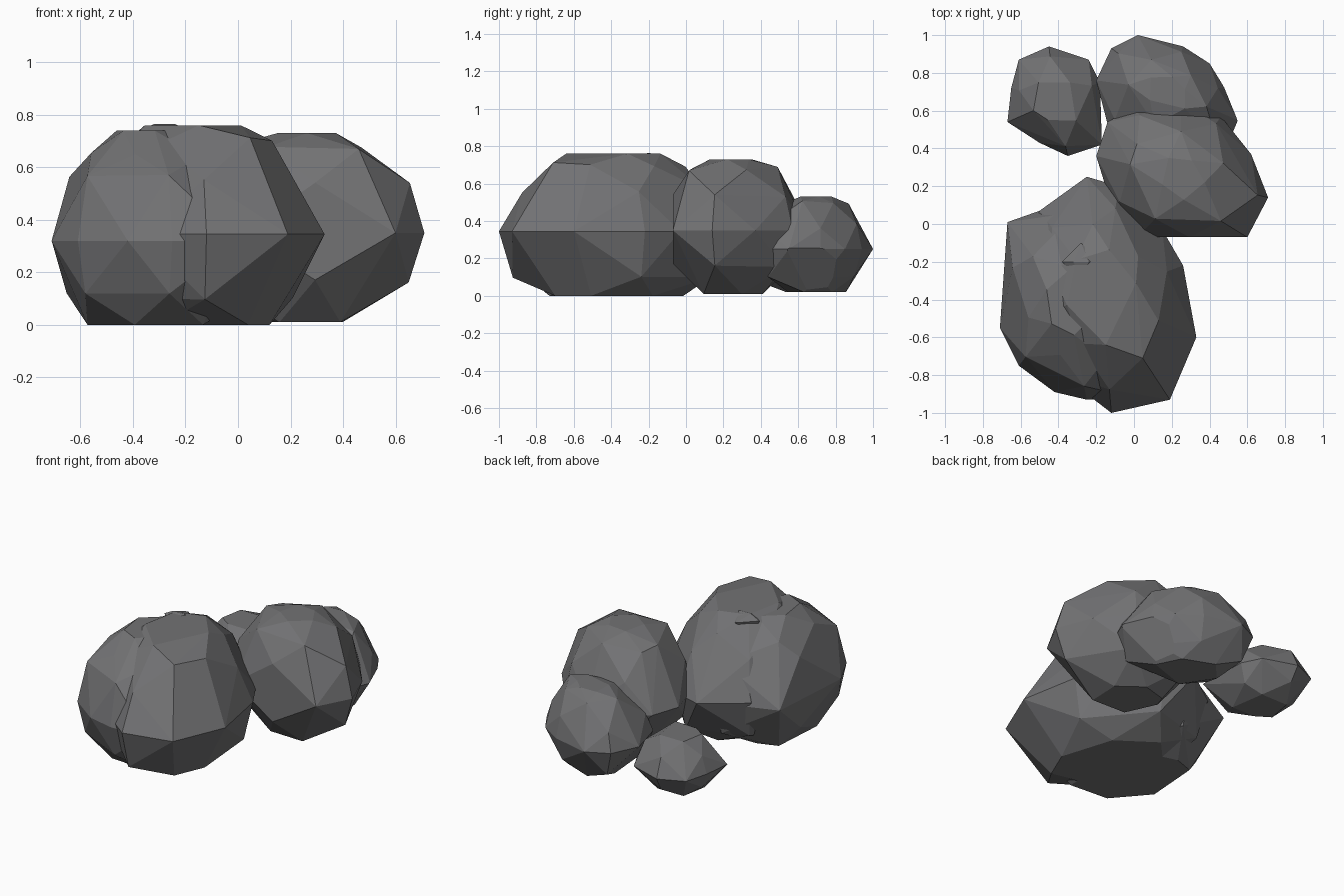
import bpy
import bmesh
import random
from mathutils import Vector

if "Cube" in bpy.data.objects:
    bpy.data.objects.remove(bpy.data.objects["Cube"], do_unlink=True)

random.seed(4)

stone = bpy.data.materials.new("grey stone")
stone.use_nodes = True
colour = (0.17, 0.17, 0.175, 1)
stone.diffuse_color = colour
stone.node_tree.nodes["Principled BSDF"].inputs["Base Color"].default_value = colour


def rock(name, centre, outline, rings, front_limit=None, cut=None, jitter=0.015):
    """Convex faceted boulder: the outline scaled about the centre at each ring height."""
    bm = bmesh.new()
    middle = Vector(centre)
    low, high = rings[0][0], rings[-1][0]
    belly = max(rings, key=lambda ring: ring[1])[0]
    for index, (z, scale) in enumerate(rings):
        # small rings need fewer corners, which keeps the facets large
        step = 1 if z == belly else 2
        for corner in outline[index % step::step]:
            p = middle + (Vector(corner) - middle) * scale
            lift = 0 if z in (low, high, belly) else random.uniform(-jitter, jitter)
            if front_limit is not None:
                p.y = max(p.y, front_limit)
            bm.verts.new((p.x, p.y, z + lift))
    hull = bmesh.ops.convex_hull(bm, input=bm.verts)
    loose = {v for v in hull["geom_interior"] + hull["geom_unused"]
             if isinstance(v, bmesh.types.BMVert)}
    bmesh.ops.delete(bm, geom=list(loose), context='VERTS')
    # broken flat side
    if cut:
        geom = bm.verts[:] + bm.edges[:] + bm.faces[:]
        sliced = bmesh.ops.bisect_plane(bm, geom=geom, plane_co=cut[0],
                                        plane_no=cut[1], clear_outer=True)
        edges = [e for e in sliced["geom_cut"] if isinstance(e, bmesh.types.BMEdge)]
        bmesh.ops.contextual_create(bm, geom=edges)
    bmesh.ops.dissolve_limit(bm, angle_limit=0.06, verts=bm.verts[:], edges=bm.edges[:])
    bmesh.ops.recalc_face_normals(bm, faces=bm.faces[:])
    mesh = bpy.data.meshes.new(name)
    bm.to_mesh(mesh)
    bm.free()
    mesh.materials.append(stone)
    obj = bpy.data.objects.new(name, mesh)
    bpy.context.collection.objects.link(obj)
    return obj


# large boulder at the front
rock("large_boulder", (-.17, -.38),
     [(.33, -.6), (.26, -.22), (.15, -.03), (-.08, .2), (-.25, .25), (-.5, .07),
      (-.62, -.15), (-.61, -.5), (-.38, -.8), (-.12, -1), (.19, -.93)],
     [(0, .58), (.11, .88), (.345, 1), (.56, .8), (.7, .6), (.76, .42)])

# boulder buried in its side
rock("side_boulder", (-.35, -.42),
     [(-.67, .01), (-.69, -.2), (-.71, -.55), (-.61, -.75), (-.42, -.89),
      (-.25, -.93), (0, -.92), (.08, -.6), (0, -.05), (-.3, .14), (-.47, .08)],
     [(0, .62), (.11, .89), (.32, 1), (.56, .86), (.65, .58), (.74, .33)])

# middle boulder with a flat front
rock("middle_boulder", (.25, .25),
     [(-.2, .36), (-.12, .1), (.02, -.12), (.3, -.2), (.6, -.14), (.71, .14),
      (.62, .37), (.46, .57), (.25, .65), (0, .62), (-.14, .54)],
     [(.01, .4), (.16, .87), (.35, 1), (.53, .88), (.68, .6), (.73, .27)],
     front_limit=-.07)

# back boulder with a broken side
rock("back_boulder", (.18, .71),
     [(-.2, .76), (-.12, .93), (.02, 1), (.26, .94), (.4, .85), (.48, .72),
      (.55, .55), (.48, .38), (.05, .38), (-.14, .53)],
     [(.02, .5), (.1, .82), (.25, 1), (.37, .88), (.5, .55), (.53, .3)],
     cut=((.44, .66, .15), (.75, .3, -.45)))

# small boulder
rock("small_boulder", (-.42, .65),
     [(-.67, .54), (-.65, .72), (-.61, .87), (-.45, .94), (-.24, .87),
      (-.18, .75), (-.17, .42), (-.35, .36), (-.5, .43)],
     [(.02, .5), (.08, .82), (.18, 1), (.29, .82), (.36, .45)])

# small chips on the large boulder
for name, spot, size in (("front_chip", (.03, -.8, .49), .05),
                         ("top_chip", (-.28, -.2, .735), .1)):
    x, y, z = spot
    rock(name, (x, y),
         [(x - size, y), (x, y - size), (x + size, y), (x, y + size)],
         [(z - size, .6), (z, 1), (z + size * .3, .4)], jitter=0)
